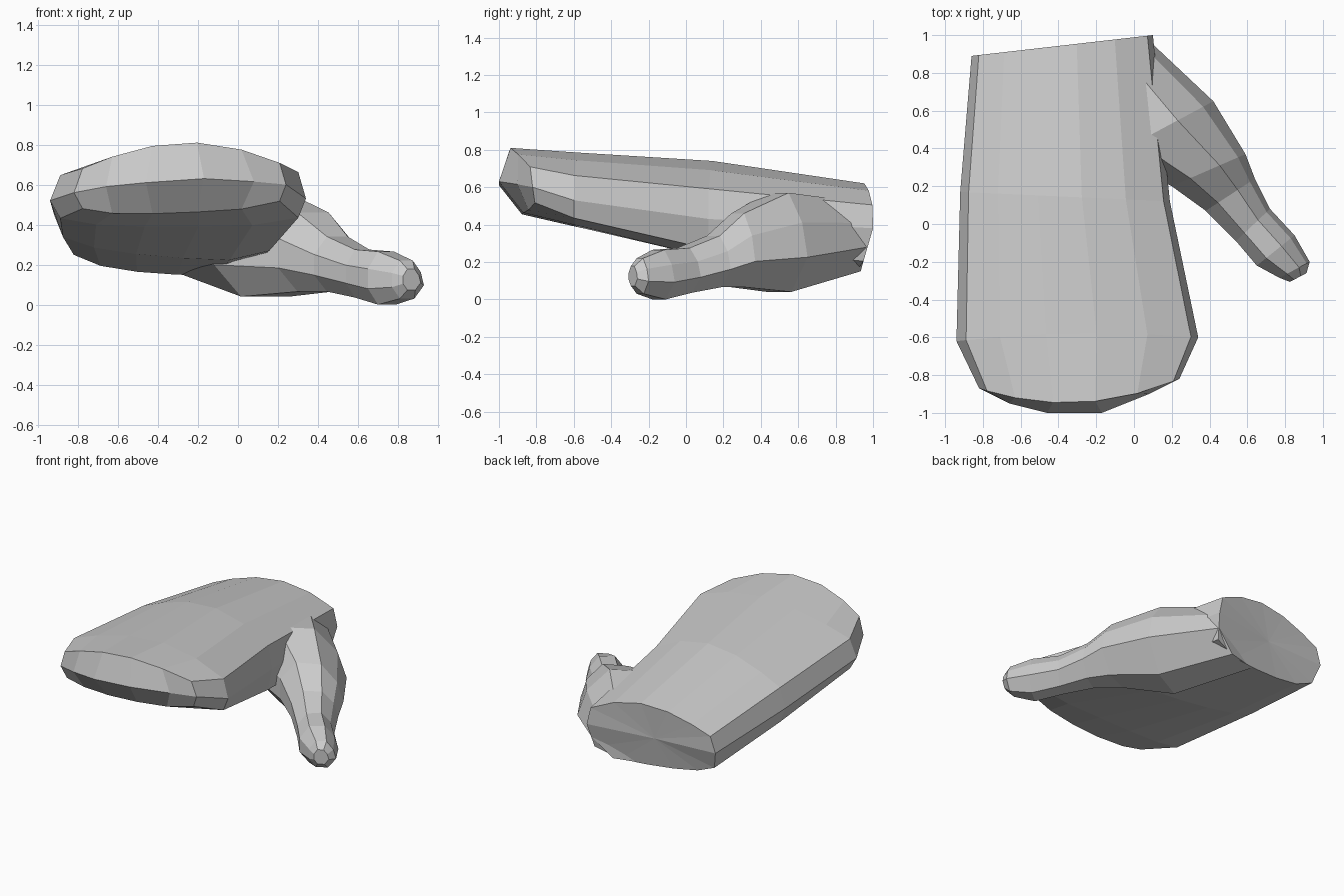
import bpy, bmesh
from mathutils import Vector

if "Cube" in bpy.data.objects:
    bpy.data.objects.remove(bpy.data.objects["Cube"])

def make_object(name, bm):
    bmesh.ops.recalc_face_normals(bm, faces=bm.faces)
    mesh = bpy.data.meshes.new(name)
    bm.to_mesh(mesh)
    bm.free()
    obj = bpy.data.objects.new(name, mesh)
    bpy.context.collection.objects.link(obj)
    return obj

def bridge(bm, a, b):
    n = len(a)
    for i in range(n):
        bm.faces.new((a[i], a[(i + 1) % n], b[(i + 1) % n], b[i]))

def fan(bm, ring, push=Vector((0, 0, 0))):
    centre = sum((v.co for v in ring), Vector()) / len(ring) + push
    c = bm.verts.new(centre)
    for i in range(len(ring)):
        bm.faces.new((ring[i], ring[(i + 1) % len(ring)], c))

# Shared hand section: column positions and height fractions above / below the side edges
COLS = (0.04, 0.18, 0.37, 0.58, 0.79, 0.97)
TOP = (0.48, 0.71, 0.93, 1.0, 0.84, 0.52)
LOW = (0.68, 0.92, 1.0, 1.0, 0.95, 0.68)

def hand_ring(bm, x, y, side, top, low, bulge=0, shift=0):
    """x, y, side and low are (left, right) pairs; shift slides the underside."""
    def mix(p, u):
        return p[0] + (p[1] - p[0]) * u
    pts = [(x[0], y[0], side[0])]
    for u, h in zip(COLS, TOP):
        m = mix(side, u)
        pts.append((mix(x, u), mix(y, u) - bulge * 4 * u * (1 - u), m + (top - m) * h))
    pts.append((x[1], y[1], side[1]))
    for u, h in reversed(list(zip(COLS, LOW))):
        m = mix(side, u)
        pts.append((mix(x, u), mix(y, u) - bulge * 2.4 * u * (1 - u) + shift * h,
                    m + (mix(low, u) - m) * h))
    return [bm.verts.new(p) for p in pts]

# Mitten hand: wrist, middle, knuckle and tip sections
bm = bmesh.new()
rings = [
    hand_ring(bm, (-.86, .10), (.89, 1.0), (.38, .38), .62, (.19, .12), 0, -.07),
    hand_ring(bm, (-.92, .19), (.17, .12), (.45, .43), .74, (.29, .19)),
    hand_ring(bm, (-.94, .34), (-.62, -.60), (.52, .53), .785, (.39, .39), -.03),
    hand_ring(bm, (-.82, .24), (-.87, -.82), (.56, .60), .81, (.44, .48), .10, .03),
]
for a, b in zip(rings, rings[1:]):
    bridge(bm, a, b)
fan(bm, rings[0])

# Fingertip ridge closing the front
tip = rings[-1]
ridge = [tip[0]] + [bm.verts.new(p) for p in
         ((-.66, -.95, .59), (-.46, -1.0, .61), (-.17, -1.0, .63), (.08, -.90, .615))] + [tip[7]]
upper, lower = tip[1:7], tip[:7:-1]
for row in (upper, lower):
    for k in range(5):
        bm.faces.new((row[k], row[k + 1], ridge[k + 1], ridge[k]))
bm.faces.new((tip[0], upper[0], ridge[0])) if ridge[0] is not tip[0] else None
hand = make_object("mitten_hand", bm)

# Thumb: octagonal sections given by outer edge, inner edge, low z, high z
SECTION = ((1, -.3), (.8, .4), (.3, 1), (-.5, 1), (-1, .35), (-1, -.4), (-.5, -1), (.4, -1))
thumb_sections = [
    ((.08, .97), (-.40, .85), .15, .52),
    ((.42, .65), (-.12, .36), .04, .57),
    ((.59, .37), (.20, .20), .065, .46),
    ((.64, .24), (.38, .07), .065, .34),
    ((.72, .08), (.54, -.09), .035, .275),
    ((.85, -.06), (.65, -.22), .0, .265),
    ((.93, -.20), (.77, -.285), .03, .22),
]
bm = bmesh.new()
loops = []
for outer, inner, low, high in thumb_sections:
    o, i = Vector((*outer, 0)), Vector((*inner, 0))
    mid, half = (o + i) / 2, (o - i) / 2
    loops.append([bm.verts.new(mid + half * s + Vector((0, 0, (low + high) / 2 + t * (high - low) / 2)))
                  for s, t in SECTION])
for a, b in zip(loops, loops[1:]):
    bridge(bm, a, b)
fan(bm, loops[0])
# Blunt thumb tip
end = [bm.verts.new(v.co.lerp(Vector((.86, -.255, .125)), .45) + Vector((.015, -.035, 0))) for v in loops[-1]]
bridge(bm, loops[-1], end)
fan(bm, end)
thumb = make_object("thumb", bm)

# Merge the thumb into the hand
union = hand.modifiers.new("join_thumb", 'BOOLEAN')
union.operation = 'UNION'
union.solver = 'EXACT'
union.object = thumb
bpy.context.view_layer.objects.active = hand
hand.select_set(True)
bpy.ops.object.modifier_apply(modifier=union.name)
bpy.data.objects.remove(thumb)
